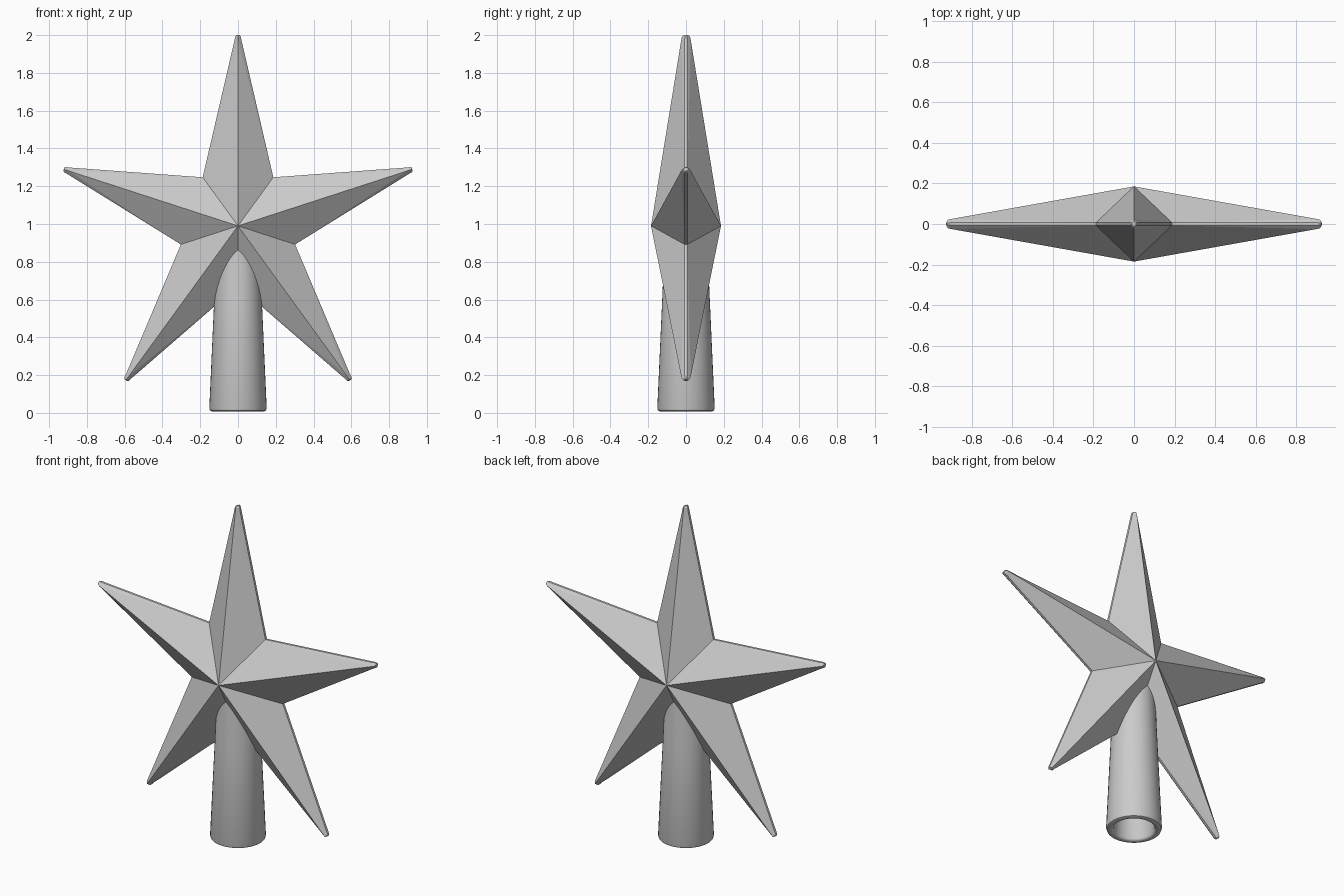
import bpy, bmesh, math
from mathutils import Vector

if "Cube" in bpy.data.objects:
    bpy.data.objects.remove(bpy.data.objects["Cube"])

CZ, DEPTH, RIM = 0.99, 0.185, 0.007


def finish(bm, name):
    bmesh.ops.recalc_face_normals(bm, faces=bm.faces)
    me = bpy.data.meshes.new(name)
    bm.to_mesh(me)
    bm.free()
    ob = bpy.data.objects.new(name, me)
    bpy.context.collection.objects.link(ob)
    return ob


def lathe(name, profile, n=40):
    """Spin (radius, z) points around z; zero radius closes the end."""
    bm = bmesh.new()
    rings = []
    for r, z in profile:
        k = 1 if r == 0 else n
        rings.append([bm.verts.new((r * math.cos(2 * math.pi * i / n),
                                    r * math.sin(2 * math.pi * i / n), z)) for i in range(k)])
    for a, b in zip(rings, rings[1:]):
        for i in range(n):
            vs = [a[i % len(a)], a[(i + 1) % len(a)], b[(i + 1) % len(b)], b[i % len(b)]]
            bm.faces.new(list(dict.fromkeys(vs)))
    return finish(bm, name)


def build_star():
    bm = bmesh.new()

    def polar(r, ang, y=0.0, side=0.0):
        d = Vector((math.cos(ang), 0, math.sin(ang)))
        t = Vector((-math.sin(ang), 0, math.cos(ang)))
        return bm.verts.new(d * r + t * side + Vector((0, y, CZ)))

    front = bm.verts.new((0, -DEPTH, CZ))
    back = bm.verts.new((0, DEPTH, CZ))
    # valley points between the arms, each with a thin rim
    valleys = []
    for i in range(5):
        a = math.radians(54 + 72 * i)
        valleys.append((polar(0.318, a, -RIM), polar(0.318, a, RIM)))
    # arms with blunt rounded tips
    for i, length in enumerate((0.97, 1.01, 0.97, 1.01, 1.01)):
        a = math.radians(18 + 72 * i)
        lf, lb = valleys[i]
        rf, rb = valleys[i - 1]
        rings = []
        for inset, s in ((0.025, 1.0), (0.008, 0.85), (0.0, 0.5)):
            rings.append([polar(length - inset, a, y * s, w * s) for w, y in (
                (0.018, -RIM), (0, -0.025), (-0.018, -RIM),
                (-0.018, RIM), (0, 0.025), (0.018, RIM))])
        t = rings[0]
        for f in ((front, lf, t[0], t[1]), (front, t[1], t[2], rf),
                  (rf, t[2], t[3], rb), (rb, t[3], t[4], back),
                  (back, t[4], t[5], lb), (lb, t[5], t[0], lf)):
            bm.faces.new(f)
        for p, q in zip(rings, rings[1:]):
            for j in range(6):
                bm.faces.new((p[j], p[(j + 1) % 6], q[(j + 1) % 6], q[j]))
        bm.faces.new(rings[-1])
    bmesh.ops.triangulate(bm, faces=bm.faces)
    return finish(bm, "star")


star = build_star()

# hollow tapered socket running up into the star
socket = lathe("socket", [
    (0, 0.80), (0.085, 0.80), (0.113, 0.02), (0.118, 0.012), (0.125, 0.008),
    (0.140, 0.008), (0.148, 0.012), (0.152, 0.024), (0.126, 0.60), (0.114, 0.88), (0, 0.88)])

# clear the star out of the socket's bore
cutter = lathe("bore_cutter", [(0, 0.3), (0.112, 0.3), (0.093, 0.82), (0, 0.82)])
mod = star.modifiers.new("bore", 'BOOLEAN')
mod.operation, mod.solver, mod.object = 'DIFFERENCE', 'EXACT', cutter
bpy.context.view_layer.objects.active = star
star.select_set(True)
bpy.ops.object.modifier_apply(modifier=mod.name)
bpy.data.objects.remove(cutter)

bpy.ops.object.select_all(action='DESELECT')
socket.select_set(True)
bpy.context.view_layer.objects.active = socket
bpy.ops.object.shade_smooth_by_angle(angle=math.radians(40))
